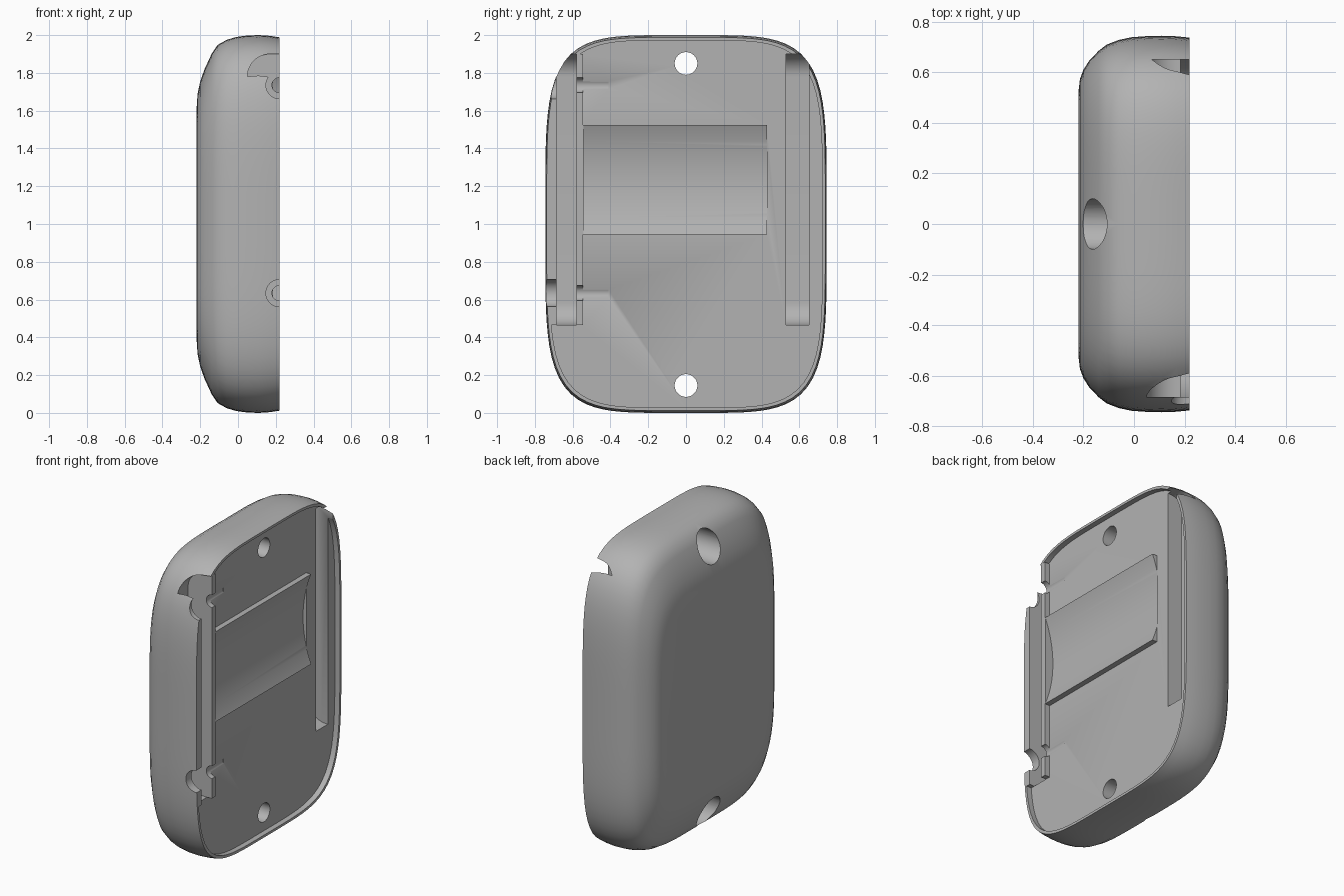
import bpy, bmesh, math
from mathutils import Matrix, Vector

cube = bpy.data.objects.get("Cube")
if cube:
    bpy.data.objects.remove(cube, do_unlink=True)

FACE, FLOOR = 0.22, 0.185          # rim height and recessed floor height along x

grey = bpy.data.materials.new("plain grey")
grey.use_nodes = True
colour = (0.45, 0.45, 0.45, 1)
grey.diffuse_color = colour
grey.node_tree.nodes["Principled BSDF"].inputs["Base Color"].default_value = colour


def finish(name, bm):
    bmesh.ops.recalc_face_normals(bm, faces=bm.faces)
    mesh = bpy.data.meshes.new(name)
    bm.to_mesh(mesh)
    bm.free()
    ob = bpy.data.objects.new(name, mesh)
    mesh.materials.append(grey)
    bpy.context.collection.objects.link(ob)
    return ob


def loft(name, sections, power=4.7, count=128):
    """Stack rounded-rectangle rings (x, half width, half height) and cap the ends."""
    bm = bmesh.new()
    rings = []
    for x, hy, hz in sections:
        ring = []
        for i in range(count):
            a = math.tau * i / count
            c, s = math.cos(a), math.sin(a)
            r = (abs(c) ** power + abs(s) ** power) ** (-1 / power)
            ring.append(bm.verts.new((x, hy * r * c, 1 + hz * r * s)))
        rings.append(ring)
    for low, high in zip(rings, rings[1:]):
        for i in range(count):
            j = (i + 1) % count
            bm.faces.new((low[i], low[j], high[j], high[i]))
    bm.faces.new(rings[0])
    bm.faces.new(rings[-1])
    return finish(name, bm)


def box(name, low, high):
    bm = bmesh.new()
    low, high = Vector(low), Vector(high)
    bmesh.ops.create_cube(bm, size=1, matrix=Matrix.Translation((low + high) / 2)
                          @ Matrix.Diagonal((high - low).to_4d()))
    return finish(name, bm)


def rod(name, axis, start, end, radius, segments=48):
    """Cylinder along axis 'X' or 'Y' between two points."""
    bm = bmesh.new()
    start, end = Vector(start), Vector(end)
    turn = Matrix.Rotation(math.pi / 2, 4, "Y" if axis == "X" else "X")
    bmesh.ops.create_cone(bm, cap_ends=True, segments=segments, radius1=radius,
                          radius2=radius, depth=(end - start).length,
                          matrix=Matrix.Translation((start + end) / 2) @ turn)
    return finish(name, bm)


def slot(name, y0, y1, z0=0.465, z1=1.9, deep=0.05, r=0.12):
    """Long pocket whose inner ends are rounded."""
    outline = [(0.3, z0)]
    for cz, begin in ((z0 + r, -90), (z1 - r, -180)):
        for k in range(13):
            a = math.radians(begin - 90 * k / 12)
            outline.append((deep + r + r * math.cos(a), cz + r * math.sin(a)))
    outline.append((0.3, z1))
    bm = bmesh.new()
    face = bm.faces.new([bm.verts.new((x, y0, z)) for x, z in outline])
    out = bmesh.ops.extrude_face_region(bm, geom=[face])
    moved = [g for g in out["geom"] if isinstance(g, bmesh.types.BMVert)]
    bmesh.ops.translate(bm, verts=moved, vec=(0, y1 - y0, 0))
    return finish(name, bm)


def cut(target, cutter):
    mod = target.modifiers.new("cut", "BOOLEAN")
    mod.operation, mod.solver, mod.object = "DIFFERENCE", "EXACT", cutter
    bpy.context.view_layer.objects.active = target
    bpy.ops.object.modifier_apply(modifier=mod.name)
    bpy.data.objects.remove(cutter, do_unlink=True)


# Rounded half shell
profile = [(-0.22, 0.70, 0.60), (-0.214, 0.77, 0.69), (-0.20, 0.82, 0.755),
           (-0.177, 0.868, 0.82), (-0.14, 0.92, 0.90), (-0.108, 0.953, 0.948),
           (-0.06, 0.978, 0.975), (-0.01, 0.992, 0.99), (0.05, 0.998, 0.998),
           (0.11, 1, 1), (0.17, 0.997, 0.996), (FACE, 0.99, 0.988)]
shell = loft("half_shell", [(x, 0.745 * fy, fz) for x, fy, fz in profile])

# Shallow recess inside the rim, leaving the side block and the cradle standing
recess = loft("recess", [(x, 0.722, 0.972) for x in (FLOOR, 0.3)])
cut(recess, box("side_block", (0.1, -0.9, 0.465), (0.4, -0.545, 1.9)))
cut(recess, box("cradle", (0.1, -0.6, 0.945), (0.4, 0.43, 1.525)))
cut(shell, recess)

# Concave trough in the cradle
radius, bottom = 0.75, 0.162
centre = bottom + radius
cut(shell, rod("trough", "Y", (centre, -0.543, 1.235), (centre, 0.4301, 1.235), radius, 160))

# Long side slots
cut(shell, slot("left_slot", 0.53, 0.65))
cut(shell, slot("right_slot", -0.685, -0.58))

# Pin seats in the side block
for z in (0.634, 1.735):
    cut(shell, rod("pin_seat", "Y", (FACE, -0.9, z), (FACE, -0.62, z), 0.072))
    cut(shell, rod("pin_groove", "Y", (FACE, -0.65, z), (FACE, -0.41, z), 0.04))

# Screw holes with wide counterbores at the back
for z in (0.145, 1.85):
    cut(shell, rod("screw_hole", "X", (-0.4, 0, z), (0.4, 0, z), 0.06))
    cut(shell, rod("counterbore", "X", (-0.4, 0, z), (0.05, 0, z), 0.1))

# Smooth shading with crisp cut edges
bpy.ops.object.select_all(action="DESELECT")
shell.select_set(True)
bpy.context.view_layer.objects.active = shell
bpy.ops.object.shade_smooth_by_angle(angle=math.radians(35))
